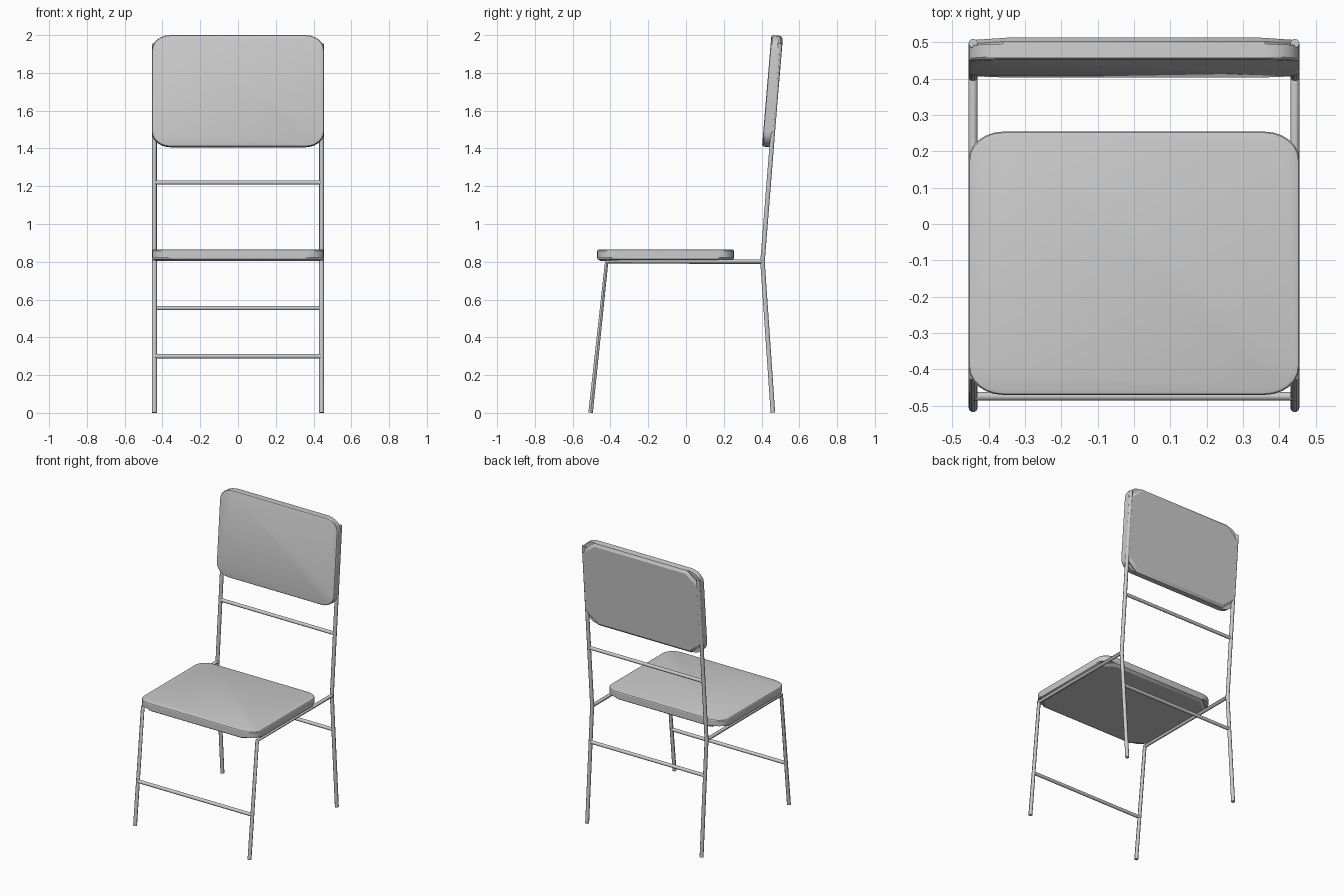
import bpy, bmesh, math

if "Cube" in bpy.data.objects:
    bpy.data.objects.remove(bpy.data.objects["Cube"])

R = 0.0125      # tube radius
X = 0.4425      # tube centre line
W = 0.455       # half width of the panels


def tube(name, points, radius=R):
    curve = bpy.data.curves.new(name, 'CURVE')
    curve.dimensions = '3D'
    curve.bevel_depth = radius
    curve.bevel_resolution = 3
    curve.use_fill_caps = True
    spline = curve.splines.new('POLY')
    spline.points.add(len(points) - 1)
    for p, co in zip(spline.points, points):
        p.co = (*co, 1)
    obj = bpy.data.objects.new(name, curve)
    bpy.context.collection.objects.link(obj)
    bpy.ops.object.select_all(action='DESELECT')
    bpy.context.view_layer.objects.active = obj
    obj.select_set(True)
    bpy.ops.object.convert(target='MESH')
    bpy.ops.object.shade_smooth_by_angle(angle=math.radians(40))


def outline(hx, hy, rx, ry, steps):
    """Rectangle with elliptical corners (steps=1 gives cut corners)."""
    pts = []
    for sx, sy, start in ((1, 1, 0), (-1, 1, 90), (-1, -1, 180), (1, -1, 270)):
        for i in range(steps + 1):
            a = math.radians(start + 90 * i / steps)
            pts.append((sx * (hx - rx) + rx * math.cos(a),
                        sy * (hy - ry) + ry * math.sin(a)))
    return pts


def slab(name, hy, layers, steps, loc, tilt):
    """Stack outlines given as (inset, height) and close both ends."""
    bm = bmesh.new()
    rings = []
    for inset, z in layers:
        pts = outline(W - inset, hy - inset, 0.095 - inset / 2, 0.078 - inset / 2, steps)
        rings.append([bm.verts.new((x, y, z)) for x, y in pts])
    n = len(rings[0])
    for a, b in zip(rings, rings[1:]):
        for i in range(n):
            j = (i + 1) % n
            bm.faces.new((a[i], a[j], b[j], b[i]))
    bm.faces.new(rings[0][::-1])
    bm.faces.new(rings[-1])
    mesh = bpy.data.meshes.new(name)
    bm.to_mesh(mesh)
    bm.free()
    obj = bpy.data.objects.new(name, mesh)
    bpy.context.collection.objects.link(obj)
    obj.location = loc
    obj.rotation_euler.x = tilt
    bpy.ops.object.select_all(action='DESELECT')
    bpy.context.view_layer.objects.active = obj
    obj.select_set(True)
    bpy.ops.object.shade_smooth_by_angle(angle=math.radians(30))


# Bent side tubes: front leg with seat rail, back leg with upright
for side, s in (("left", -X), ("right", X)):
    tube(side + "_front_leg_and_rail", [(s, -0.505, 0.001), (s, -0.42, 0.80), (s, 0.405, 0.80)])
    tube(side + "_back_leg_and_upright", [(s, 0.46, 0.001), (s, 0.405, 0.80), (s, 0.497, 1.955)])

# Cross bars
for name, y, z in (("front_stretcher", -0.474, 0.30),
                   ("rear_stretcher", 0.422, 0.555),
                   ("lower_back_bar", 0.438, 1.22)):
    tube(name, [(-X, y, z), (X, y, z)], 0.012)

# Panels: thin cut-corner board with a rounded cushion on it
board = [(0.018, 0.0), (0.0, 0.012), (0.0, 0.019)]
cushion = [(0.0, 0.019), (0.0, 0.054), (0.003, 0.059), (0.012, 0.062)]
for label, hy, loc, tilt in (("seat", 0.362, (0, -0.108, 0.804), 0),
                             ("backrest", 0.296, (0, 0.489, 1.700), math.radians(85.2))):
    slab(label + "_board", hy, board, 1, loc, tilt)
    slab(label + "_cushion", hy, cushion, 6, loc, tilt)
